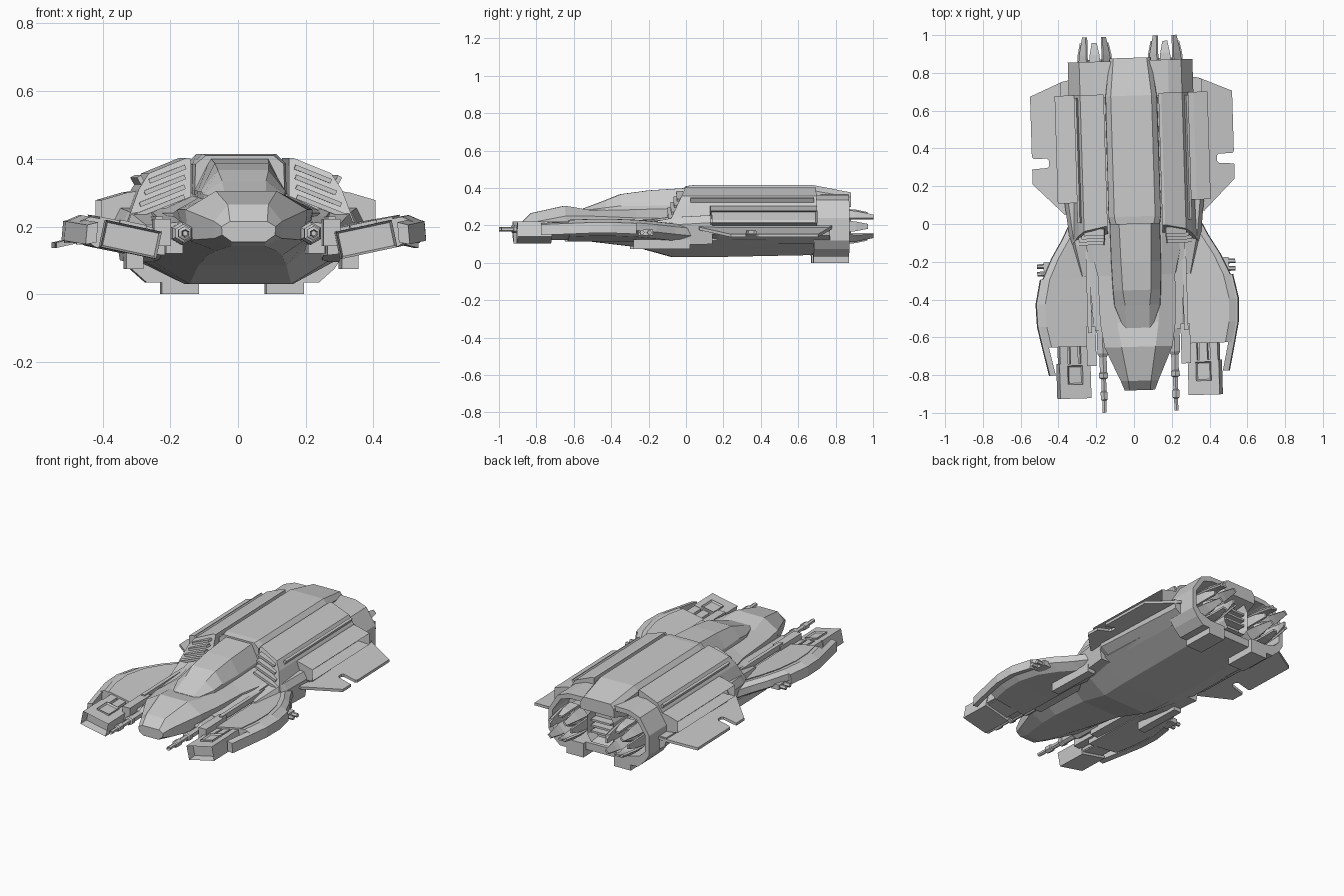
import bpy, bmesh, math
from mathutils import Matrix, Vector

if "Cube" in bpy.data.objects:
    bpy.data.objects.remove(bpy.data.objects["Cube"])

YAW, SHIFT = 0.03, 0.005   # the whole craft sits slightly turned


def finish(name, bm, mirror=True, recess=None):
    """recess = list of (direction, inset, depth): sinks the face looking that way"""
    bmesh.ops.remove_doubles(bm, verts=bm.verts, dist=1e-5)
    bmesh.ops.recalc_face_normals(bm, faces=bm.faces)
    for direction, inset, depth in recess or []:
        bm.normal_update()
        d = Vector(direction)
        f = max(bm.faces, key=lambda f: (round(f.normal.dot(d), 2), f.calc_area()))
        n = f.normal.copy()
        bmesh.ops.inset_region(bm, faces=[f], thickness=inset)
        bmesh.ops.translate(bm, verts=f.verts, vec=-n * depth)
    me = bpy.data.meshes.new(name)
    bm.to_mesh(me)
    bm.free()
    ob = bpy.data.objects.new(name, me)
    bpy.context.collection.objects.link(ob)
    ob.rotation_euler.z = YAW
    ob.location.x = SHIFT
    if mirror:
        ob.modifiers.new("mirror", 'MIRROR').use_mirror_merge = False
    return ob


def add_loft(bm, rings):
    vs = [[bm.verts.new(p) for p in r] for r in rings]
    n = len(vs[0])
    for a, b in zip(vs, vs[1:]):
        for i in range(n):
            bm.faces.new((a[i], a[(i + 1) % n], b[(i + 1) % n], b[i]))
    bm.faces.new(vs[0])
    bm.faces.new(vs[-1])


def loft(name, rings, mirror=True, recess=None):
    bm = bmesh.new()
    add_loft(bm, rings)
    return finish(name, bm, mirror, recess)


def hull(name, sections, recess=None):
    """sections = (y, half outline of (x, z) from top to bottom), closed symmetrically"""
    rings = [[(x, y, z) for x, z in h] + [(-x, y, z) for x, z in reversed(h)] for y, h in sections]
    return loft(name, rings, False, recess)


def add_box(bm, c, s, tilt=0.0, axis='Y'):
    m = Matrix.Translation(c) @ Matrix.Rotation(tilt, 4, axis) @ Matrix.Diagonal((*s, 1))
    bmesh.ops.create_cube(bm, size=1, matrix=m)


def box(name, c, s, tilt=0.0, mirror=True, recess=None):
    bm = bmesh.new()
    add_box(bm, c, s, tilt)
    return finish(name, bm, mirror, recess)


def tube_rings(x, z, steps, n):
    return [[(x + r * math.cos(2 * math.pi * (i + .5) / n), y,
              z + r * math.sin(2 * math.pi * (i + .5) / n)) for i in range(n)] for y, r in steps]


# main fuselage with faceted nose and belly
hull("fuselage", [
    (-0.88, [(.055, .215), (.08, .2), (.078, .175), (.05, .155)]),
    (-0.83, [(.06, .265), (.10, .215), (.10, .165), (.05, .142)]),
    (-0.65, [(.09, .305), (.18, .25), (.172, .16), (.09, .128)]),
    (-0.52, [(.11, .283), (.2, .25), (.18, .155), (.11, .115)]),
    (-0.27, [(.13, .285), (.205, .24), (.2, .14), (.13, .085)]),
    (-0.07, [(.14, .29), (.25, .24), (.28, .11), (.15, .03)]),
    (0.10, [(.14, .3), (.3, .24), (.325, .12), (.16, .03)]),
    (0.70, [(.14, .3), (.3, .24), (.325, .12), (.16, .042)])])

# canopy running back into the spine
hull("canopy", [
    (-0.55, [(.06, .29), (.075, .28), (.08, .255)]),
    (-0.43, [(.065, .335), (.12, .295), (.125, .26)]),
    (-0.35, [(.075, .367), (.125, .305), (.13, .26)]),
    (-0.20, [(.08, .387), (.13, .305), (.135, .26)]),
    (0.05, [(.085, .403), (.132, .31), (.135, .26)])])

# dorsal spine
hull("dorsal_spine", [
    (0.0, [(.10, .41), (.13, .385), (.135, .25)]),
    (0.04, [(.108, .415), (.138, .385), (.14, .25)]),
    (0.68, [(.108, .415), (.135, .385), (.14, .25)]),
    (0.88, [(.088, .376), (.108, .35), (.11, .30)])])

# shoulder nacelles with raked front
NAC = [(.145, .402), (.16, .402), (.27, .357), (.30, .31), (.335, .215), (.325, .14), (.145, .14)]
loft("shoulder_nacelle", [[(x, max(-.1, -.01 + .5 * (z - .4)), z) for x, z in NAC],
                          [(x, .69, z) for x, z in NAC]])

# louvre slats on the nacelle fronts
bm = bmesh.new()
for i in range(5):
    z = .355 - .032 * i
    add_box(bm, (.215 + .008 * i, -.017 + .5 * (z - .4), z), (.115 + .014 * i, .035, .014), .38)
finish("intake_louvres", bm)

# raised strip along each nacelle top
box("nacelle_strip", (.29, .345, .335), (.014, .66, .03), .5)

# hollow side boxes
SB = [(.30, .305), (.33, .30), (.405, .278), (.405, .21), (.30, .195)]
loft("side_box", [[(x, y, z) for x, z in SB] for y in (.12, .69)],
     recess=[((1, 0, 0), .01, .075)])
loft("lower_side_sponson", [[(x, y, z) for x, z in p] for y, p in [
    (.08, [(.3, .2), (.345, .2), (.335, .15), (.3, .13)]),
    (.16, [(.3, .2), (.385, .2), (.375, .155), (.3, .11)]),
    (.76, [(.3, .2), (.375, .2), (.365, .145), (.3, .1)])]])

# notched side fins, drooping outward
FIN = [(.33, .77), (.36, .765), (.535, .69), (.535, .37), (.525, .36), (.455, .36), (.445, .35),
       (.445, .32), (.455, .31), (.535, .305), (.535, .225), (.37, .06), (.33, .06)]
loft("side_fin", [[(x, y, .2 - .23 * (x - .33) + dz) for x, y in FIN] for dz in (0, -.016)])

# forward pylons tying the wings to the hull
loft("wing_pylon", [[(x, y, z) for x, z in ((.24, zt), (xo - .02, zt), (xo, zt - .04), (xo - .02, zb), (.24, zb))]
                    for y, xo, zt, zb in ((-.27, .305, .205, .12), (-.05, .35, .245, .095), (.13, .37, .255, .1))])

# forward weapon wings, tilted up outward
WING = [(.02, .34), (-.07, .385), (-.17, .445), (-.28, .495), (-.41, .522), (-.53, .518), (-.64, .495)]


def ridge(xo):
    return .19 + .19 * (xo - .29)


def wing_ring(y, xo):
    z = ridge(xo)
    return [(.24, y, .185), (xo - .035, y, z), (xo, y, z - .015), (xo + .004, y, z - .055),
            (xo - .05, y, z - .09), (.24, y, .115)]


loft("weapon_wing", [wing_ring(y, xo) for y, xo in WING])
loft("wing_edge_guard", [[(xo - .02, y, ridge(xo) - .01), (xo + .012, y, ridge(xo) - .018),
                          (xo + .017, y, ridge(xo) - .075), (xo - .015, y, ridge(xo) - .07)]
                         for y, xo in WING[3:] + [(-.79, .462)]])
loft("wing_top_plate", [[(.27, y, .196), (xo - .06, y, ridge(xo) + .001),
                         (xo - .07, y, ridge(xo) - .02), (.27, y, .17)] for y, xo in WING[1:]])

# missile pods with recessed mouth and top panel, carried on prongs
TILT = -.21
box("missile_pod", (.348, -.822, .162), (.168, .185, .082), TILT,
    recess=[((0, -1, 0), .009, .05)])
box("pod_top_panel", (.34, -.79, .206), (.08, .1, .012), TILT, recess=[((0, 0, 1), .01, .008)])
bm = bmesh.new()
for dx in (-.055, 0, .055):
    add_box(bm, (.348 + dx, -.68, .172 - dx * math.tan(TILT)), (.042, .15, .06), TILT)
finish("pod_prongs", bm)
box("pod_connector", (.348, -.69, .155), (.14, .14, .04), TILT)

# inner rails and blocks between wing and fuselage
loft("inner_rail", [[(.185, y, zt), (xo, y, zt - .006), (xo, y, .12), (.185, y, .12)]
                    for y, xo, zt in ((-.56, .235, .215), (-.2, .25, .235), (.0, .275, .265))])
box("rail_weapon_block", (.25, -.64, .182), (.05, .21, .08))
box("rail_trim", (.255, -.31, .215), (.022, .52, .03))
box("underwing_block", (.318, -.14, .1), (.05, .3, .05))

# long cannons
bm = bmesh.new()
add_loft(bm, tube_rings(.19, .18, [(-.5, .034), (-.68, .034), (-.7, .022), (-.78, .022), (-.785, .027),
                                   (-.81, .027), (-.815, .015), (-.88, .015), (-.885, .021), (-.925, .021),
                                   (-.93, .012), (-.994, .012)], 6))
finish("cannon", bm, recess=[((0, -1, 0), .004, .03)])

# small outboard guns on the wing edges
bm = bmesh.new()
for y in (-.21, -.25):
    bmesh.ops.create_cone(bm, cap_ends=True, segments=6, radius1=.014, radius2=.012, depth=.07,
                          matrix=Matrix.Translation((.49, y, .162)) @ Matrix.Rotation(math.pi / 2, 4, 'Y'))
add_box(bm, (.465, -.23, .162), (.05, .08, .03))
finish("edge_guns", bm)

# rear engine housings, open C-shaped shells
SHELL = [(.09, .365), (.2, .362), (.27, .335), (.33, .24), (.33, .12), (.30, .075), (.255, .035),
         (.21, .035), (.21, 0), (.10, 0), (.10, .085), (.2, .085), (.27, .105), (.305, .14),
         (.305, .235), (.25, .315), (.19, .335), (.09, .335)]
loft("engine_housing", [[(x, y, z) for x, z in SHELL] for y in (.675, .865)])
hull("rear_lower_deck", [(y, [(.11, .085), (.11, .04)]) for y in (.69, .84)])
hull("centre_engine_block", [(y, [(.06, .29), (.085, .25), (.085, .14), (.06, .1)]) for y in (.68, .85)],
     recess=[((0, 1, 0), .015, .06)])
bm = bmesh.new()
for z in (.16, .195, .23):
    add_box(bm, (0, .82, z), (.13, .05, .012))
finish("centre_engine_slats", bm, mirror=False)

# thrusters: nozzle, hub and ring of petals
EX, EZ = .187, .195
loft("thruster_nozzle", tube_rings(EX, EZ, [(.68, .08), (.80, .088), (.875, .088)], 8),
     recess=[((0, 1, 0), .014, .11)])
loft("thruster_hub", tube_rings(EX, EZ, [(.74, .045), (.83, .04), (.9, .015)], 8))
bm = bmesh.new()
for i in range(8):
    a = math.pi / 4 * i
    end = .995 if i % 2 else .965
    turn = Matrix.Translation((EX, 0, EZ)) @ Matrix.Rotation(a, 4, 'Y')
    rings = [[turn @ Vector((x, y, z)) for x, z in ((-w, r), (w, r), (w, r - .012), (-w, r - .012))]
             for y, r, w in ((.82, .094, .032), (.9, .09, .026), (end, .076, .013))]
    add_loft(bm, rings)
finish("thruster_petals", bm)
